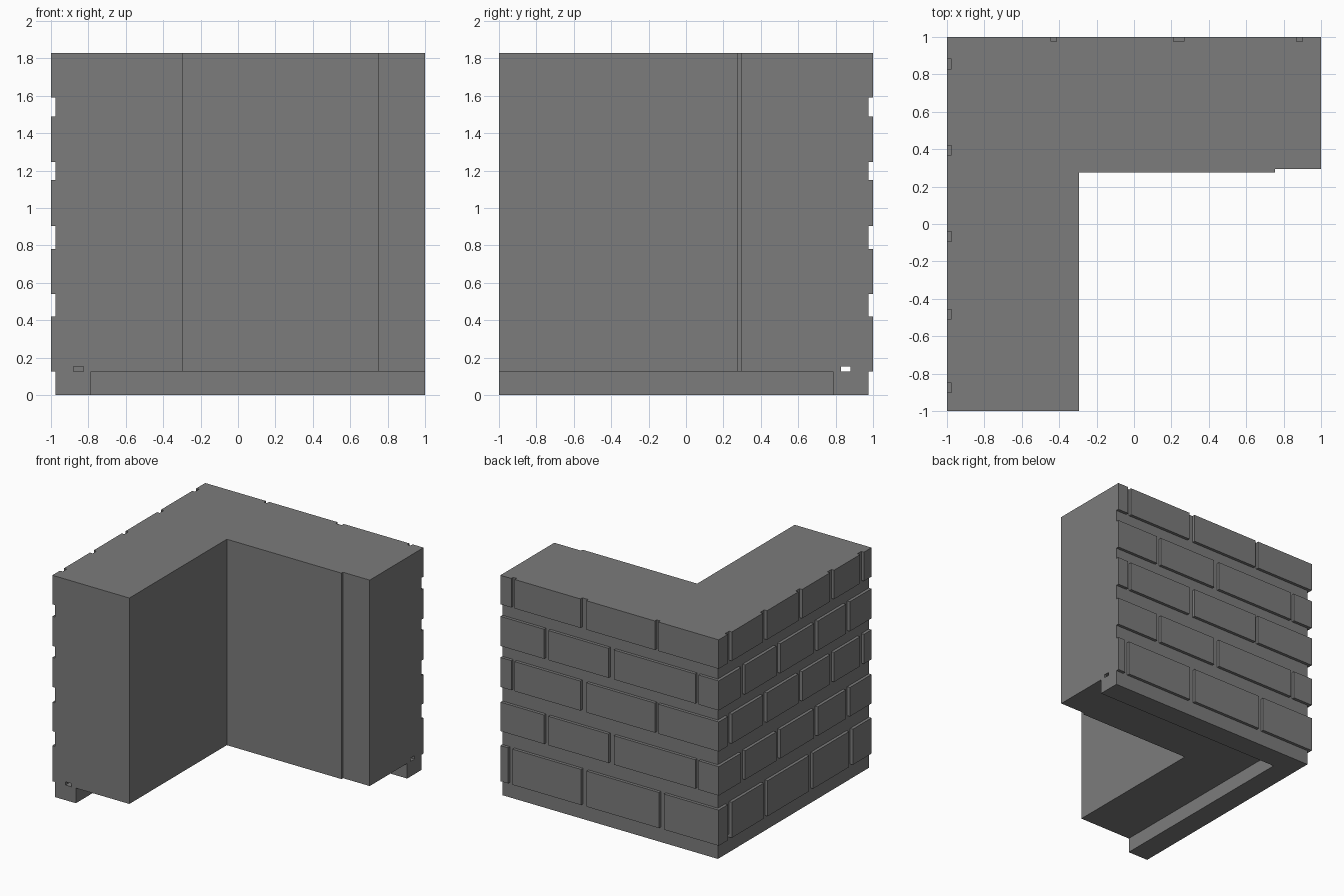
import bpy, bmesh

cube = bpy.data.objects.get("Cube")
if cube:
    bpy.data.objects.remove(cube, do_unlink=True)

# Single grey material
grey = bpy.data.materials.new("stone_grey")
grey.use_nodes = True
COLOR = (0.2, 0.2, 0.2, 1.0)
grey.diffuse_color = COLOR
bsdf = grey.node_tree.nodes["Principled BSDF"]
bsdf.inputs["Base Color"].default_value = COLOR
bsdf.inputs["Roughness"].default_value = 0.8


def prisms(name, items):
    """One object made of upright prisms, each (outline, z0, z1)."""
    bm = bmesh.new()
    for outline, z0, z1 in items:
        face = bm.faces.new([bm.verts.new((x, y, z0)) for x, y in outline])
        top = bmesh.ops.extrude_face_region(bm, geom=[face])["geom"]
        bmesh.ops.translate(bm, vec=(0, 0, z1 - z0),
                            verts=[v for v in top if isinstance(v, bmesh.types.BMVert)])
    bmesh.ops.recalc_face_normals(bm, faces=bm.faces)
    mesh = bpy.data.meshes.new(name)
    bm.to_mesh(mesh)
    bm.free()
    mesh.materials.append(grey)
    obj = bpy.data.objects.new(name, mesh)
    bpy.context.collection.objects.link(obj)
    return obj


def rect(x0, x1, y0, y1):
    return [(x0, y0), (x1, y0), (x1, y1), (x0, y1)]


def corner_strip(out, inn, end):
    """L outline along the two outer wall faces, from distance inn to out."""
    return [(-out, -end), (-inn, -end), (-inn, inn), (end, inn), (end, out), (-out, out)]


def combine(target, tool, operation):
    """Apply a boolean and remove the tool object."""
    mod = target.modifiers.new("bool", 'BOOLEAN')
    mod.operation, mod.solver, mod.object = operation, 'EXACT', tool
    bpy.context.view_layer.update()
    deps = bpy.context.evaluated_depsgraph_get()
    mesh = bpy.data.meshes.new_from_object(target.evaluated_get(deps))
    target.modifiers.clear()
    target.data = mesh
    bpy.data.objects.remove(tool, do_unlink=True)


BOTTOM, TOP, FACE = 0.125, 1.83, 0.975

# L-shaped wall with a shallow step on its inner side
wall = prisms("corner_wall", [([(-1, -1), (-0.295, -1), (-0.295, 0.275), (0.755, 0.275),
                                (0.755, 0.295), (1, 0.295), (1, 1), (-1, 1)], BOTTOM, TOP)])

# Locating lip below the wall
combine(wall, prisms("lip", [(corner_strip(FACE, 0.785, 1), 0, 0.2)]), 'UNION')

# Horizontal mortar joints
rows = [(BOTTOM, 0.42), (0.54, 0.78), (0.905, 1.15), (1.245, 1.49), (1.59, TOP)]
beds = [(corner_strip(1.1, FACE, 1.1), a[1], b[0]) for a, b in zip(rows, rows[1:])]
combine(wall, prisms("bed_joint_cutter", beds), 'DIFFERENCE')

# Vertical mortar joints: (centre, width) on the back, centres on the side
even_back = [(-0.80, 0.03), (-0.015, 0.05), (0.58, 0.04)]
odd_back = [(-0.43, 0.03), (0.24, 0.055), (0.885, 0.03)]
back = [[(-0.475, 0.045), (0.235, 0.05), (0.91, 0.04)], even_back, odd_back, even_back, odd_back]
even_side = [0.68, 0.22, -0.27, -0.69]
odd_side = [0.855, 0.395, -0.067, -0.483, -0.875]
side = [[0.855, 0.385, -0.21, -0.73], even_side, odd_side, even_side, odd_side]
joints = []
for (z0, z1), xs, ys in zip(rows, back, side):
    span = (z0 - 0.02, z1 + 0.02)
    joints += [(rect(x - w / 2, x + w / 2, FACE, 1.1), *span) for x, w in xs]
    joints += [(rect(-1.1, -FACE, y - 0.026, y + 0.026), *span) for y in ys]
combine(wall, prisms("head_joint_cutter", joints), 'DIFFERENCE')

# Small wiring channels along both legs, just above the lip
combine(wall, prisms("channel_cutter_a", [(rect(-0.99, 1.1, 0.829, 0.88), BOTTOM, 0.152)]), 'DIFFERENCE')
combine(wall, prisms("channel_cutter_b", [(rect(-0.88, -0.825, -1.1, 0.88), BOTTOM, 0.152)]), 'DIFFERENCE')
